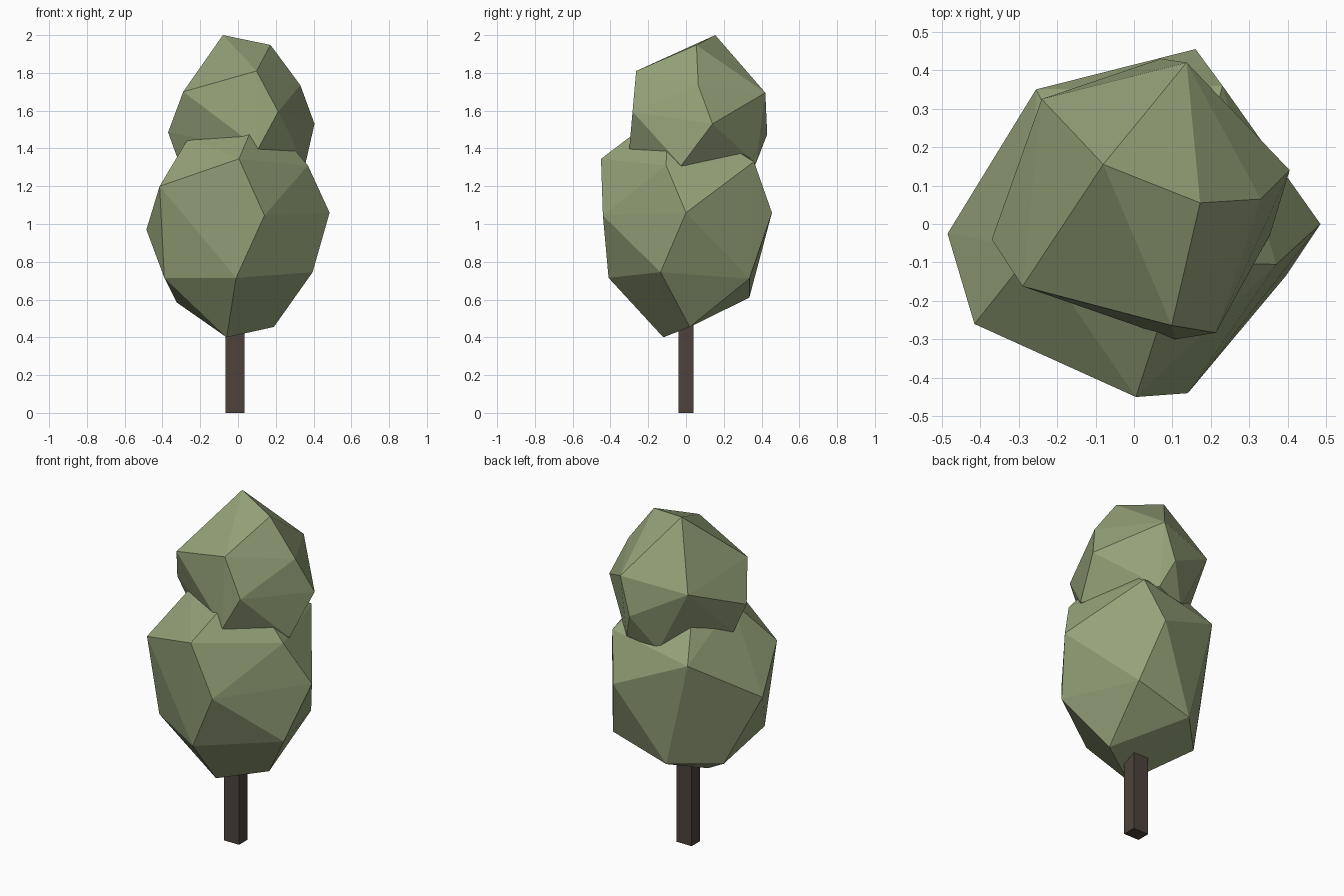
import bpy, bmesh


def material(name, rgb):
    m = bpy.data.materials.new(name)
    m.diffuse_color = (*rgb, 1)
    return m


def faceted_blob(name, points, mat):
    """Flat-shaded rock-like hull around a few corner points."""
    bm = bmesh.new()
    for p in points:
        bm.verts.new(p)
    res = bmesh.ops.convex_hull(bm, input=bm.verts[:])
    loose = {v for v in res["geom_interior"] + res["geom_unused"]
             if isinstance(v, bmesh.types.BMVert)}
    bmesh.ops.delete(bm, geom=list(loose), context='VERTS')
    bmesh.ops.recalc_face_normals(bm, faces=bm.faces[:])
    mesh = bpy.data.meshes.new(name)
    bm.to_mesh(mesh)
    bm.free()
    mesh.materials.append(mat)
    ob = bpy.data.objects.new(name, mesh)
    bpy.context.collection.objects.link(ob)
    return ob


leaf = material("leaf_green", (0.30, 0.36, 0.19))
bark = material("bark_brown", (0.075, 0.055, 0.045))

# Trunk: square post running up into the crown
bpy.ops.mesh.primitive_cube_add(size=1, location=(-0.015, 0, 0.3))
trunk = bpy.context.object
trunk.name = "trunk"
trunk.scale = (0.10, 0.08, 0.6)
trunk.data.materials.append(bark)

# Lower crown: rings of corners from bottom to top
faceted_blob("lower_crown", [
    (-0.06, -0.12, 0.40), (0.19, 0.02, 0.455),
    (-0.325, 0.11, 0.585), (-0.105, 0.335, 0.61),
    (-0.01, -0.41, 0.715), (0.395, -0.135, 0.745),
    (-0.39, -0.18, 0.715), (0.245, 0.335, 0.71),
    (0.485, 0.0, 1.06), (0.14, -0.44, 1.045),
    (-0.485, -0.025, 0.97), (0.16, 0.455, 1.06),
    (-0.415, -0.26, 1.20), (-0.255, 0.35, 1.235),
    (0.005, -0.45, 1.345), (0.37, -0.105, 1.31), (0.23, 0.36, 1.33),
    (0.118, -0.10, 1.61), (-0.26, -0.065, 1.46), (-0.15, 0.15, 1.50),
], leaf)

# Upper crown: sinks into the lower one
faceted_blob("upper_crown", [
    (-0.08, 0.155, 2.0), (0.172, 0.055, 1.948),
    (0.098, -0.264, 1.81), (0.33, 0.065, 1.735),
    (-0.29, -0.162, 1.70), (0.137, 0.42, 1.695), (-0.24, 0.325, 1.645),
    (0.213, -0.283, 1.595), (0.405, 0.14, 1.53),
    (-0.37, -0.04, 1.485), (0.07, 0.43, 1.475), (0.108, -0.30, 1.40),
    (0.355, -0.025, 1.31), (-0.31, 0.0, 1.32),
    (-0.05, 0.33, 1.27), (0.13, 0.37, 1.32), (0.0, 0.0, 1.18),
], leaf)
